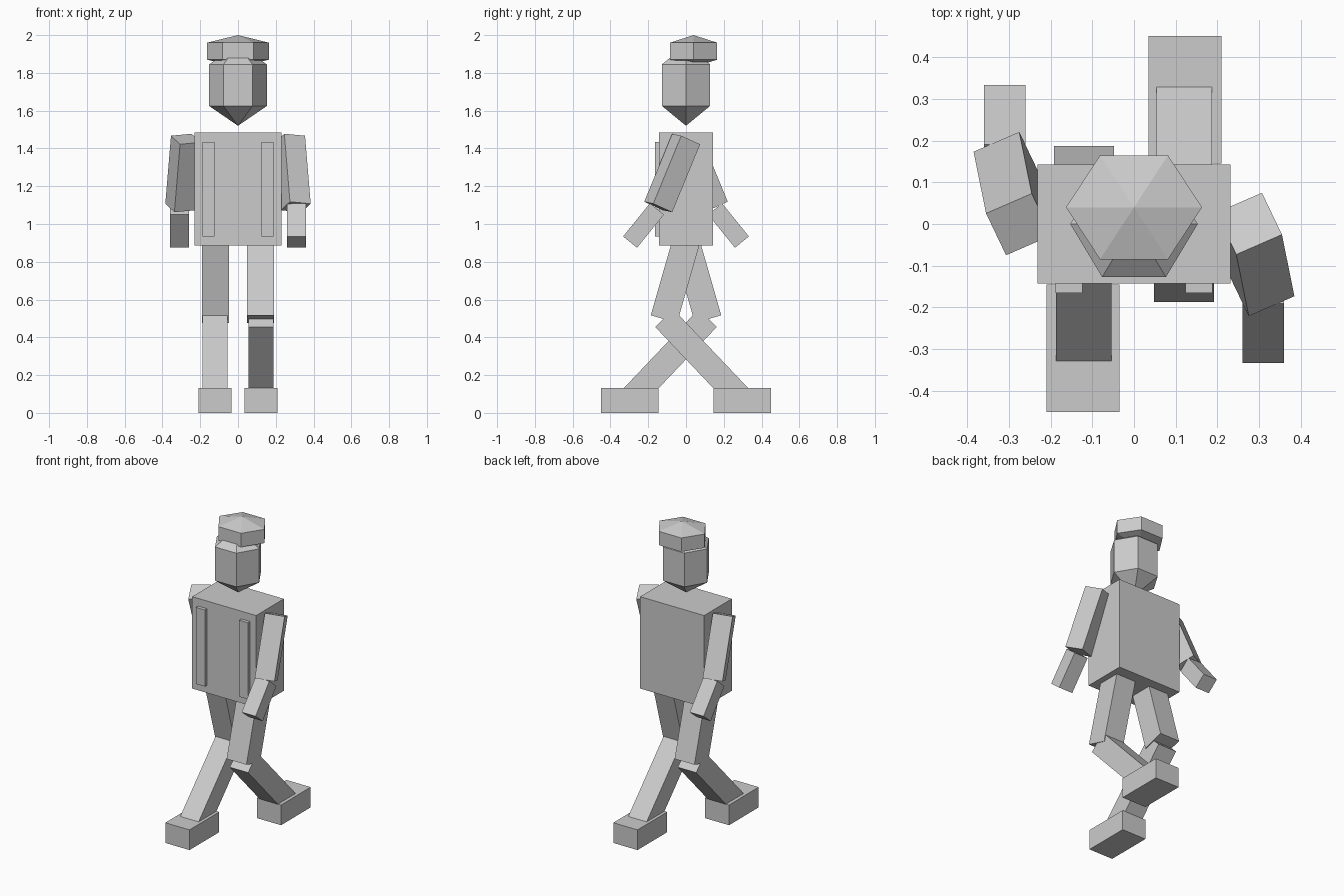
import bpy, bmesh, math
from mathutils import Matrix, Vector

cube = bpy.data.objects.get("Cube")
if cube:
    bpy.data.objects.remove(cube)

grey = bpy.data.materials.new("plain_grey")
grey.use_nodes = True
grey.diffuse_color = (0.6, 0.6, 0.6, 1)
grey.node_tree.nodes["Principled BSDF"].inputs["Base Color"].default_value = (0.6, 0.6, 0.6, 1)


def finish(name, bm):
    bmesh.ops.recalc_face_normals(bm, faces=bm.faces)
    mesh = bpy.data.meshes.new(name)
    bm.to_mesh(mesh)
    bm.free()
    mesh.materials.append(grey)
    obj = bpy.data.objects.new(name, mesh)
    bpy.context.collection.objects.link(obj)
    return obj


def box(name, centre, size, rotation=Matrix()):
    """Box of the given size, turned about its own centre."""
    bm = bmesh.new()
    placed = Matrix.Translation(centre) @ rotation @ Matrix.Diagonal((*size, 1))
    bmesh.ops.create_cube(bm, size=1, matrix=placed)
    return finish(name, bm)


def hex_spindle(name, rx, ry, y, low_tip, low, high, high_tip):
    """Six-sided prism with a point at each end."""
    bm = bmesh.new()
    rings = []
    for z in (low, high):
        angles = [math.radians(60 * i) for i in range(6)]
        rings.append([bm.verts.new((rx * math.cos(a), y + ry * math.sin(a), z)) for a in angles])
    bottom, top = (bm.verts.new((0, y, z)) for z in (low_tip, high_tip))
    for i in range(6):
        j = (i + 1) % 6
        bm.faces.new((rings[0][i], rings[0][j], rings[1][j], rings[1][i]))
        bm.faces.new((rings[0][j], rings[0][i], bottom))
        bm.faces.new((rings[1][i], rings[1][j], top))
    return finish(name, bm)


def pitch(degrees):
    return Matrix.Rotation(math.radians(degrees), 4, "X")


# Torso with two straps on the chest
box("torso", (0, 0, 1.185), (0.462, 0.286, 0.6))
for side, label in ((1, "left"), (-1, "right")):
    box(label + "_strap", (side * 0.156, -0.15, 1.185), (0.064, 0.03, 0.5))

# Head and cap
hex_spindle("head", 0.153, 0.147, 0, 1.52, 1.625, 1.845, 1.95)
hex_spindle("cap", 0.163, 0.144, 0.04, 1.83, 1.87, 1.96, 2.0)

# Upper arm is twisted and splayed outwards
along = Vector((-0.03, 0.148, 0.36)).normalized()
across = Vector((0.11, 0.045, -0.017))
across = (across - along * across.dot(along)).normalized()
arm_turn = Matrix((across, along.cross(across), along)).transposed().to_4x4()

# Limbs in stride: the right side is the left side turned half round
for turn, label in ((0, "left"), (math.pi, "right")):
    half = Matrix.Rotation(turn, 4, "Z")
    limbs = (
        ("upper_arm", (0.291, -0.073, 1.27), (0.12, 0.12, 0.39), arm_turn),
        ("forearm", (0.31, -0.225, 0.992), (0.1, 0.095, 0.226), pitch(-39)),
        ("thigh", (0.12, -0.048, 0.737), (0.143, 0.145, 0.5), pitch(-16)),
        ("shin", (0.121, 0.087, 0.289), (0.133, 0.134, 0.586), pitch(43.5)),
        ("foot", (0.122, 0.298, 0.066), (0.175, 0.306, 0.132), Matrix()),
    )
    for part, centre, size, rotation in limbs:
        box(label + "_" + part, half @ Vector(centre), size, half @ rotation)
